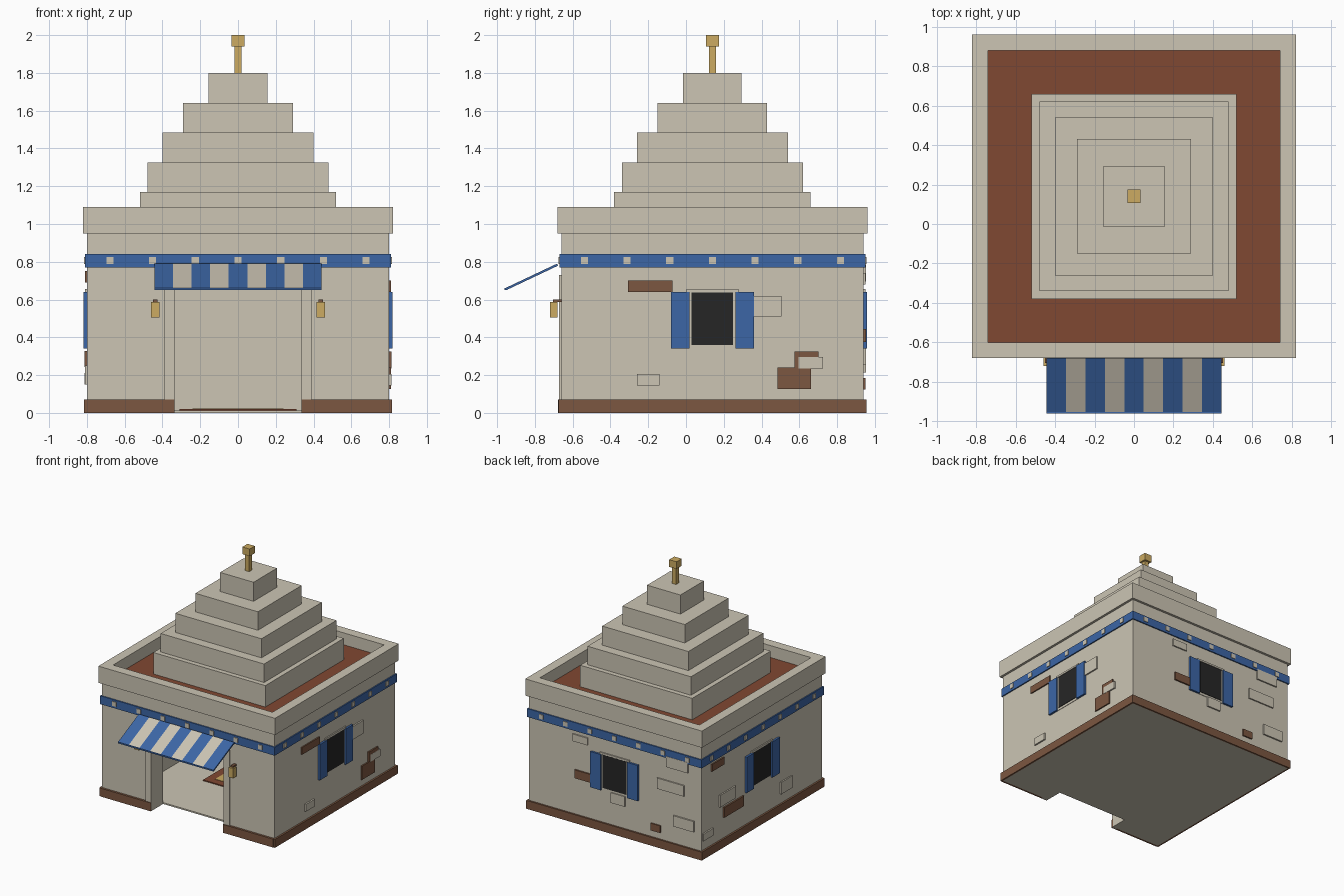
import bpy, math

if "Cube" in bpy.data.objects:
    bpy.data.objects.remove(bpy.data.objects["Cube"])

CY = 0.14  # centre of the building in y (the awning overhangs in front)


def material(name, rgb):
    m = bpy.data.materials.new(name)
    lin = [((c / 255 + 0.055) / 1.055) ** 2.4 for c in rgb]
    m.diffuse_color = (*lin, 1)
    m.use_nodes = True
    m.node_tree.nodes["Principled BSDF"].inputs["Base Color"].default_value = m.diffuse_color
    return m


STONE = material("pale stone", (204, 197, 180))
BLUE = material("blue paint", (60, 102, 166))
BRICK = material("brown brick", (124, 87, 65))
CLAY = material("red clay", (128, 72, 50))
GOLD = material("brass", (204, 171, 98))
DARK = material("dark glass", (38, 38, 38))


def box(name, x0, x1, y0, y1, z0, z1, mat, tilt=0.0):
    hx, hy, hz = (x1 - x0) / 2, (y1 - y0) / 2, (z1 - z0) / 2
    v = [(sx * hx, sy * hy, sz * hz) for sx in (-1, 1) for sy in (-1, 1) for sz in (-1, 1)]
    f = [(0, 1, 3, 2), (4, 6, 7, 5), (0, 4, 5, 1), (2, 3, 7, 6), (0, 2, 6, 4), (1, 5, 7, 3)]
    me = bpy.data.meshes.new(name)
    me.from_pydata(v, [], f)
    me.materials.append(mat)
    ob = bpy.data.objects.new(name, me)
    ob.location = (x0 + hx, y0 + hy, z0 + hz)
    ob.rotation_euler.x = tilt
    bpy.context.collection.objects.link(ob)
    return ob


def on_wall(name, side, u0, u1, z0, z1, d0, d1, mat):
    """Box on a wall: u runs along the wall, d is distance out from the centre."""
    if side == "right":
        box(name, d0, d1, CY + u0, CY + u1, z0, z1, mat)
    elif side == "left":
        box(name, -d1, -d0, CY + u0, CY + u1, z0, z1, mat)
    elif side == "back":
        box(name, u0, u1, CY + d0, CY + d1, z0, z1, mat)
    else:
        box(name, u0, u1, CY - d1, CY - d0, z0, z1, mat)


def ring(name, outer, inner, z0, z1, mat, sides=("left", "right", "front", "back")):
    for s in sides:
        half = outer if s in ("left", "right") else inner
        on_wall(f"{name}_{s}", s, -half, half, z0, z1, inner, outer, mat)


# walls with a doorway in the front
W, T, DOOR, DOOR_TOP = 0.80, 0.655, 0.335, 0.67
ring("wall", W, T, 0, 0.96, STONE, ("left", "right", "back"))
on_wall("wall_above_door", "front", -DOOR, DOOR, DOOR_TOP, 0.96, T, W, STONE)
for s in (-1, 1):
    a, b = sorted((s * DOOR, s * T))
    on_wall("front_wall", "front", a, b, 0, 0.96, T, W, STONE)
    a, b = sorted((s * DOOR, s * 0.39))
    on_wall("door_post", "front", a, b, 0, 0.73, W, 0.812, STONE)
    a, b = sorted((s * DOOR, s * W))
    on_wall("front_skirting", "front", a, b, 0, 0.07, W, 0.818, BRICK)
    # lanterns beside the door
    c = s * 0.438
    on_wall("lantern", "front", c - 0.022, c + 0.022, 0.505, 0.587, 0.82, 0.86, GOLD)
    on_wall("lantern_bracket", "front", c - 0.012, c + 0.012, 0.587, 0.60, W, 0.845, BRICK)
on_wall("door_lintel", "front", -DOOR, DOOR, DOOR_TOP, 0.73, W, 0.812, STONE)
ring("skirting", 0.815, W, 0, 0.07, BRICK, ("left", "right", "back"))

# interior floor and rug
box("floor", -T, T, CY - T, CY + T, 0, 0.012, STONE)
box("rug", -0.31, 0.31, -0.02, 0.50, 0.012, 0.02, CLAY)
box("rug_centre", -0.24, 0.24, 0.04, 0.44, 0.02, 0.023, GOLD)

# blue band with small stone studs
ring("band", 0.81, W, 0.77, 0.84, BLUE)
for side in ("left", "right", "front", "back"):
    for i in range(-3, 4):
        u = i * 0.226
        on_wall("band_stud", side, u - 0.019, u + 0.019, 0.788, 0.826, 0.81, 0.816, STONE)

# parapet, roof deck, stepped roof and finial
ring("parapet", 0.82, 0.74, 0.95, 1.09, STONE)
box("roof_deck", -0.74, 0.74, CY - 0.74, CY + 0.74, 0.95, 0.99, CLAY)
z = 0.99
for half, top in ((0.52, 1.17), (0.48, 1.325), (0.40, 1.485), (0.29, 1.64), (0.155, 1.80)):
    box("roof_step", -half, half, CY - half, CY + half, z, top, STONE)
    z = top
box("finial_post", -0.019, 0.019, CY - 0.019, CY + 0.019, 1.80, 1.94, GOLD)
box("finial_knob", -0.034, 0.034, CY - 0.034, CY + 0.034, 1.94, 2.0, GOLD)

# windows with shutters
for side in ("left", "right", "back"):
    on_wall("window_frame", side, -0.125, 0.125, 0.34, 0.645, W, 0.804, STONE)
    on_wall("window_lintel", side, -0.138, 0.138, 0.64, 0.655, W, 0.81, STONE)
    on_wall("window_glass", side, -0.11, 0.11, 0.36, 0.638, 0.804, 0.808, DARK)
    for s in (-1, 1):
        a, b = sorted((s * 0.122, s * 0.22))
        on_wall("shutter", side, a, b, 0.34, 0.64, W, 0.817, BLUE)

# exposed bricks: centre u, centre z, width, height, material
BRICKS = {
    "right": [(-0.33, 0.67, 0.235, 0.06, BRICK), (0.29, 0.565, 0.15, 0.11, STONE),
              (-0.34, 0.175, 0.12, 0.06, STONE), (0.433, 0.183, 0.175, 0.115, BRICK),
              (0.498, 0.282, 0.125, 0.085, BRICK), (0.52, 0.265, 0.13, 0.06, STONE)],
    "back": [(0.32, 0.71, 0.14, 0.06, STONE), (-0.58, 0.74, 0.20, 0.09, STONE),
             (0.28, 0.41, 0.18, 0.07, BRICK), (-0.52, 0.535, 0.25, 0.09, STONE),
             (-0.03, 0.30, 0.13, 0.085, STONE), (-0.64, 0.26, 0.19, 0.09, STONE),
             (-0.38, 0.155, 0.09, 0.06, BRICK)],
    "left": [(0.59, 0.72, 0.16, 0.06, BRICK), (0.46, 0.40, 0.21, 0.10, STONE),
             (0.38, 0.285, 0.26, 0.085, BRICK), (-0.32, 0.20, 0.15, 0.10, STONE),
             (0.72, 0.18, 0.13, 0.06, STONE)],
}
for side, rows in BRICKS.items():
    for i, (u, zc, w, h, mat) in enumerate(rows):
        on_wall("brick", side, u - w / 2, u + w / 2, zc - h / 2, zc + h / 2,
                W - 0.01, 0.811 + 0.001 * (i % 3), mat)

# striped sloping awning with a front rail
n, half = 9, 0.443
w = 2 * half / n
tilt = math.atan2(0.13, 0.275)
for i in range(n):
    x = -half + i * w
    box("awning_stripe", x, x + w, -0.968, -0.666, 0.714, 0.726, (BLUE, STONE)[i % 2], tilt)
box("awning_rail", -half, half, -0.96, -0.946, 0.65, 0.662, BLUE)
